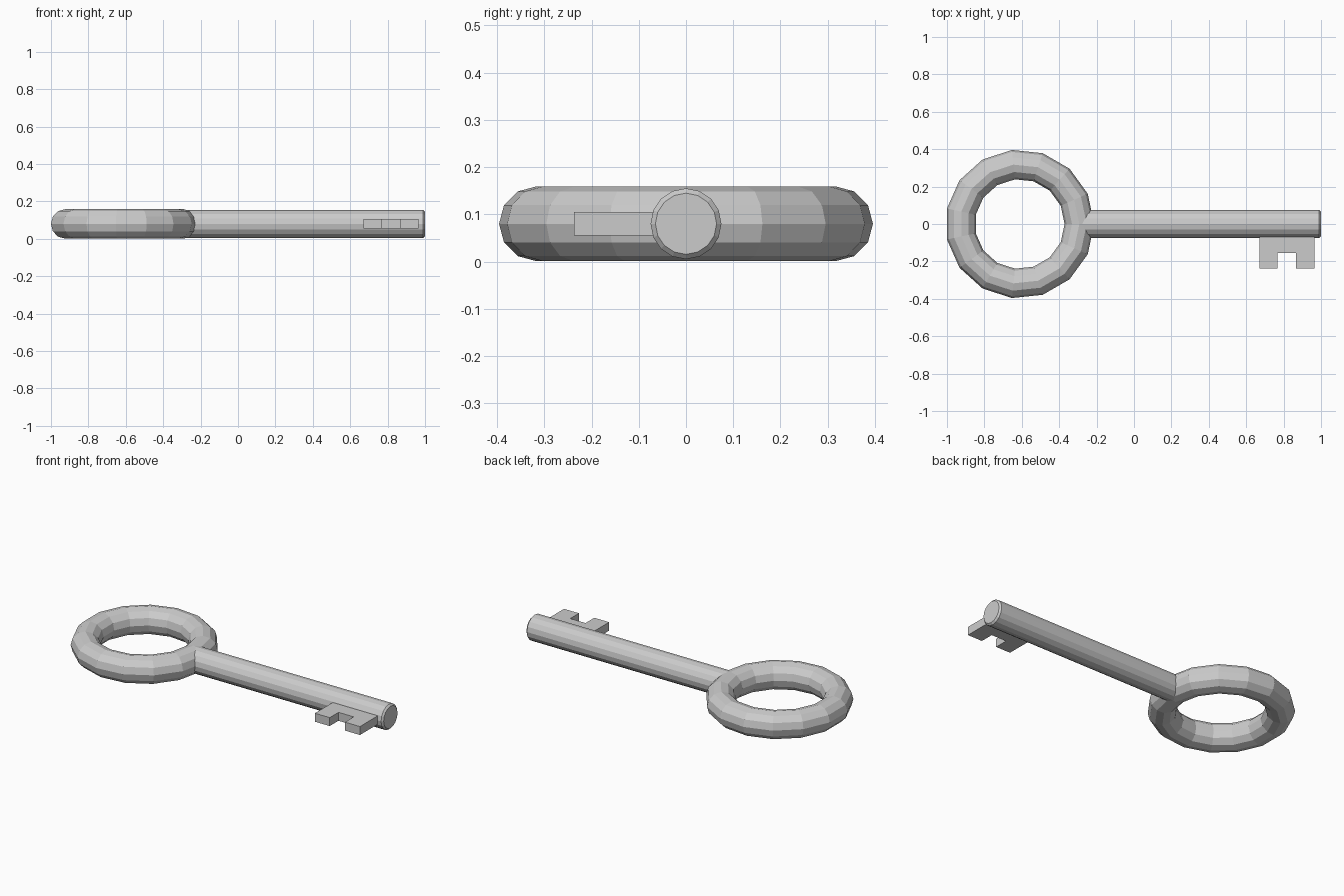
import bpy, bmesh
from math import pi
from mathutils import Matrix

if "Cube" in bpy.data.objects:
    bpy.data.objects.remove(bpy.data.objects["Cube"])

Z = 0.08  # centre height of the key


def finish(name, bm):
    bmesh.ops.recalc_face_normals(bm, faces=bm.faces)
    me = bpy.data.meshes.new(name)
    bm.to_mesh(me)
    bm.free()
    ob = bpy.data.objects.new(name, me)
    bpy.context.collection.objects.link(ob)
    return ob


# Ring handle: low-poly torus
bpy.ops.mesh.primitive_torus_add(major_segments=15, minor_segments=12,
                                 major_radius=0.319, minor_radius=0.079,
                                 location=(-0.611, 0, Z))
bpy.context.object.name = "ring_handle"

# Shaft: round rod, slightly chamfered at the tip
bm = bmesh.new()
x0, x1, r, n = -0.28, 1.0, 0.075, 16
bmesh.ops.create_cone(bm, cap_ends=True, segments=n, radius1=r, radius2=r, depth=x1 - x0,
                      matrix=Matrix.Translation(((x0 + x1) / 2, 0, Z)) @ Matrix.Rotation(pi / 2, 4, 'Y'))
tip = [e for e in bm.edges if all(v.co.x > x1 - 0.01 for v in e.verts)]
bmesh.ops.bevel(bm, geom=tip, offset=0.01, segments=1, affect='EDGES')
finish("shaft", bm)

# Bit: notched plate extruded from its outline
outline = [(0.67, -0.05), (0.67, -0.237), (0.767, -0.237), (0.767, -0.155),
           (0.867, -0.155), (0.867, -0.237), (0.965, -0.237), (0.965, -0.05)]
bm = bmesh.new()
face = bm.faces.new([bm.verts.new((x, y, Z - 0.025)) for x, y in outline])
ext = bmesh.ops.extrude_face_region(bm, geom=[face])
bmesh.ops.translate(bm, vec=(0, 0, 0.05),
                    verts=[g for g in ext["geom"] if isinstance(g, bmesh.types.BMVert)])
finish("bit", bm)
